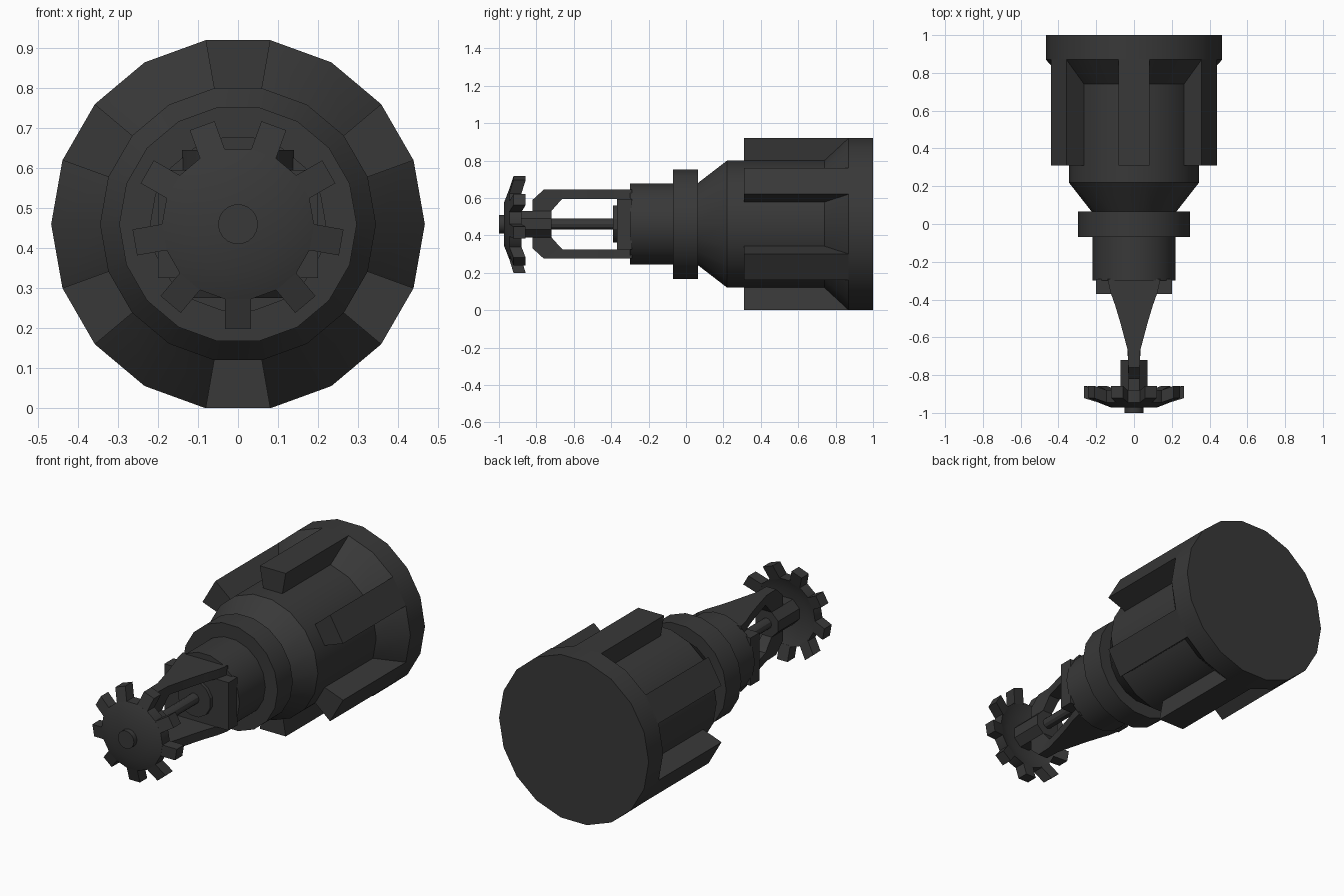
import bpy, bmesh
from math import sin, cos, radians

if "Cube" in bpy.data.objects:
    bpy.data.objects.remove(bpy.data.objects["Cube"])

CZ = 0.46  # height of the long axis (runs along y)
mat = bpy.data.materials.new("dark_metal")
mat.diffuse_color = (0.04, 0.04, 0.04, 1)
mat.use_nodes = True
mat.node_tree.nodes["Principled BSDF"].inputs["Base Color"].default_value = mat.diffuse_color


def finish(name, bm):
    bmesh.ops.recalc_face_normals(bm, faces=bm.faces)
    me = bpy.data.meshes.new(name)
    bm.to_mesh(me)
    bm.free()
    ob = bpy.data.objects.new(name, me)
    bpy.context.collection.objects.link(ob)
    me.materials.append(mat)
    bpy.ops.object.select_all(action='DESELECT')
    ob.select_set(True)
    bpy.context.view_layer.objects.active = ob
    bpy.ops.object.shade_smooth_by_angle(angle=radians(30))
    return ob


def polar(bm, r, deg, y):
    a = radians(deg)
    return bm.verts.new((r * cos(a), y, CZ + r * sin(a)))


def loft(bm, rings):
    """Skin a list of equal vertex rings and cap both ends."""
    n = len(rings[0])
    for a, b in zip(rings, rings[1:]):
        for i in range(n):
            j = (i + 1) % n
            bm.faces.new((a[i], a[j], b[j], b[i]))
    bm.faces.new(rings[0])
    bm.faces.new(rings[-1])


def lathe(bm, profile, sides=18, turn=0):
    loft(bm, [[polar(bm, r, turn + 360 * i / sides, y) for i in range(sides)]
              for r, y in profile])


def turned(name, profile, sides=18, turn=0):
    bm = bmesh.new()
    lathe(bm, profile, sides, turn)
    return finish(name, bm)


# main body with flared back rim, and stepped neck
turned("body", [(0.22, 0.06), (0.345, 0.22), (0.345, 0.74), (0.467, 0.87), (0.467, 1.0)])
turned("collar", [(0.297, -0.07), (0.297, 0.065)])
turned("neck", [(0.22, -0.30), (0.22, -0.06)])

# six grip ribs around the body
bm = bmesh.new()
for k in range(6):
    mid = 30 + 60 * k
    loft(bm, [[polar(bm, 0.33, mid - 10, y), polar(bm, 0.467, mid - 10, y),
               polar(bm, 0.467, mid + 10, y), polar(bm, 0.33, mid + 10, y)]
              for y in (0.31, 0.88)])
finish("grip_ribs", bm)

# wrench block, seat washer and pin
bm = bmesh.new()
loft(bm, [[bm.verts.new((x, y, CZ + z)) for x, z in
           ((-0.2, -0.135), (0.2, -0.135), (0.2, 0.135), (-0.2, 0.135))]
          for y in (-0.37, -0.29)])
finish("wrench_block", bm)
turned("seat_washer", [(0.103, -0.39), (0.103, -0.36)], 12, 15)
turned("pin", [(0.03, -0.73), (0.03, -0.38)], 12)

# yoke frame: two tapering arms joined at the tip
# each row: outer y, outer z, inner y, inner z, outer half width, inner half width
half = [(-0.29, 0.185, -0.29, 0.135, 0.14, 0.14),
        (-0.36, 0.185, -0.36, 0.135, 0.125, 0.125),
        (-0.43, 0.185, -0.43, 0.135, 0.10, 0.10),
        (-0.52, 0.185, -0.52, 0.135, 0.073, 0.073),
        (-0.67, 0.185, -0.66, 0.135, 0.033, 0.035),
        (-0.76, 0.185, -0.68, 0.115, 0.03, 0.032),
        (-0.82, 0.13, -0.72, 0.07, 0.03, 0.03)]
rows = [(r, 1) for r in half] + [(r, -1) for r in reversed(half)]
bm = bmesh.new()
loft(bm, [[bm.verts.new(p) for p in
           ((-wo, yo, CZ + s * zo), (wo, yo, CZ + s * zo),
            (wi, yi, CZ + s * zi), (-wi, yi, CZ + s * zi))]
          for (yo, zo, yi, zi, wo, wi), s in rows])
finish("yoke_frame", bm)

# hub and front cap
turned("hub", [(0.077, -0.93), (0.077, -0.72)], 8, 22.5)
turned("front_cap", [(0.05, -1.0), (0.05, -0.95)], 18)

# dished deflector with nine teeth
bm = bmesh.new()
lathe(bm, [(0.12, -0.972), (0.19, -0.945), (0.19, -0.88), (0.12, -0.91)])
for k in range(9):
    a = radians(-90 + 40 * k)
    rings = []
    for r, y0, y1 in ((0.18, -0.947, -0.882), (0.262, -0.922, -0.857)):
        rings.append([bm.verts.new((r * cos(a) - w * sin(a), y,
                                    CZ + r * sin(a) + w * cos(a)))
                      for w, y in ((-0.033, y0), (0.033, y0), (0.033, y1), (-0.033, y1))])
    loft(bm, rings)
finish("deflector", bm)
